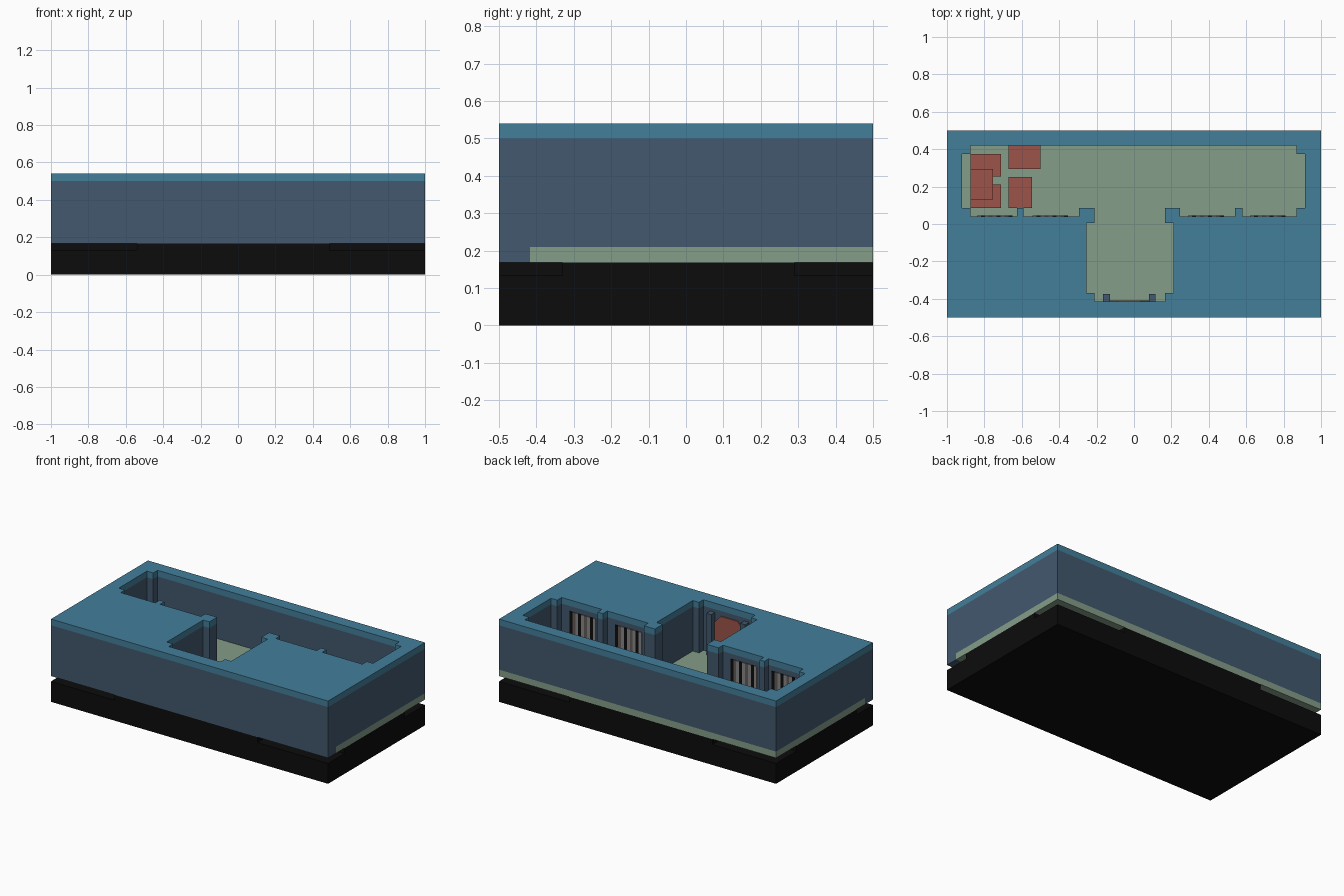
import bpy, bmesh

cube = bpy.data.objects.get("Cube")
if cube:
    bpy.data.objects.remove(cube, do_unlink=True)


def material(name, rgb):
    lin = [((c / 255 + 0.055) / 1.055) ** 2.4 if c > 10 else c / 255 / 12.92 for c in rgb]
    m = bpy.data.materials.new(name)
    m.use_nodes = True
    m.diffuse_color = (*lin, 1)
    m.node_tree.nodes["Principled BSDF"].inputs["Base Color"].default_value = (*lin, 1)
    return m


CAP = material("teal blue", (66, 126, 154))
WALL = material("slate blue", (66, 88, 110))
FLOOR = material("sage green", (132, 157, 137))
RED = material("brick red", (156, 84, 73))
BLACK = material("black", (12, 12, 12))
GREY = material("light grey", (135, 135, 135))
TAUPE = material("taupe", (98, 90, 86))


def finish(bm, name, mat):
    bmesh.ops.recalc_face_normals(bm, faces=bm.faces)
    me = bpy.data.meshes.new(name)
    bm.to_mesh(me)
    bm.free()
    me.materials.append(mat)
    ob = bpy.data.objects.new(name, me)
    bpy.context.collection.objects.link(ob)
    return ob


def prism(name, mat, loops, lo, hi, axis="z"):
    """Extrude an outline (with optional hole loops) between two levels."""
    bm = bmesh.new()
    edges = []
    for loop in loops:
        vs = [bm.verts.new((a, b, lo) if axis == "z" else (a, lo, b)) for a, b in loop]
        edges += [bm.edges.new((vs[i - 1], vs[i])) for i in range(len(vs))]
    bmesh.ops.triangle_fill(bm, edges=edges, use_beauty=True, use_dissolve=False)
    ext = bmesh.ops.extrude_face_region(bm, geom=bm.faces[:])
    step = (0, 0, hi - lo) if axis == "z" else (0, hi - lo, 0)
    bmesh.ops.translate(bm, vec=step,
                        verts=[g for g in ext["geom"] if isinstance(g, bmesh.types.BMVert)])
    return finish(bm, name, mat)


def rect(x0, x1, y0, y1):
    return [(x0, y0), (x1, y0), (x1, y1), (x0, y1)]


def box(name, mat, x0, x1, y0, y1, z0, z1):
    return prism(name, mat, [rect(x0, x1, y0, y1)], z0, z1)


# T-shaped room outline with pilasters and chamfer-like corner steps
room = [(-.21, -.415), (.165, -.415), (.165, -.37), (.21, -.37), (.21, .005), (.165, .005),
        (.165, .085), (.245, .085), (.245, .04), (.54, .04), (.54, .085), (.58, .085),
        (.58, .04), (.87, .04), (.87, .085), (.915, .085), (.915, .375), (.87, .375),
        (.87, .42), (-.875, .42), (-.875, .375), (-.92, .375), (-.92, .085), (-.875, .085),
        (-.875, .04), (-.625, .04), (-.625, .085), (-.59, .085), (-.59, .04), (-.295, .04),
        (-.295, .085), (-.21, .085), (-.21, .005), (-.255, .005), (-.255, -.37), (-.21, -.37)]
outer = rect(-1, 1, -.5, .5)

# Base slab and the cross-shaped riser that leaves the corners open
box("base_slab", BLACK, -1, 1, -.5, .5, 0, .133)
cross = [(-.54, -.5), (.49, -.5), (.49, -.33), (1, -.33), (1, .29), (.49, .29), (.49, .5),
         (-.54, .5), (-.54, .29), (-1, .29), (-1, -.33), (-.54, -.33)]
prism("base_riser", BLACK, [cross], .133, .168)

# Floor, walls and wall cap
box("floor", FLOOR, -1, 1, -.417, .5, .168, .21)
box("front_wall_skirt", WALL, -1, 1, -.5, -.417, .168, .21)
prism("walls", WALL, [outer, room], .21, .5)
prism("wall_cap", CAP, [outer, room], .5, .54)

# Doorway: chamfered door between two posts
door = [(-.13, .21), (.08, .21), (.08, .42), (.035, .468), (-.085, .468), (-.13, .42)]
prism("door", RED, [door], -.416, -.408, "y")
for side, x in (("right", -.165), ("left", .08)):
    box(f"door_post_{side}", WALL, x, x + .036, -.415, -.375, .21, .48)

# Striped shelf panels in the four alcoves
pattern = [GREY, BLACK, GREY, TAUPE, GREY, BLACK, GREY, TAUPE, BLACK]
for n, centre in enumerate((-.745, -.447, .385, .715)):
    w = .19 / len(pattern)
    for i, mat in enumerate(pattern):
        x = centre - .095 + i * w
        box(f"shelf_{n + 1}_strip_{i + 1}", mat, x, x + w, .036, .045, .25, .467)

# Red furniture
box("seat_back_side", RED, -.875, -.71, .255, .375, .21, .27)
box("seat_front_side", RED, -.875, -.71, .085, .21, .21, .27)
box("seat_middle", RED, -.875, -.755, .13, .295, .21, .29)
box("back_cabinet", RED, -.67, -.50, .295, .42, .21, .28)
box("front_cabinet", RED, -.67, -.545, .085, .25, .21, .28)
